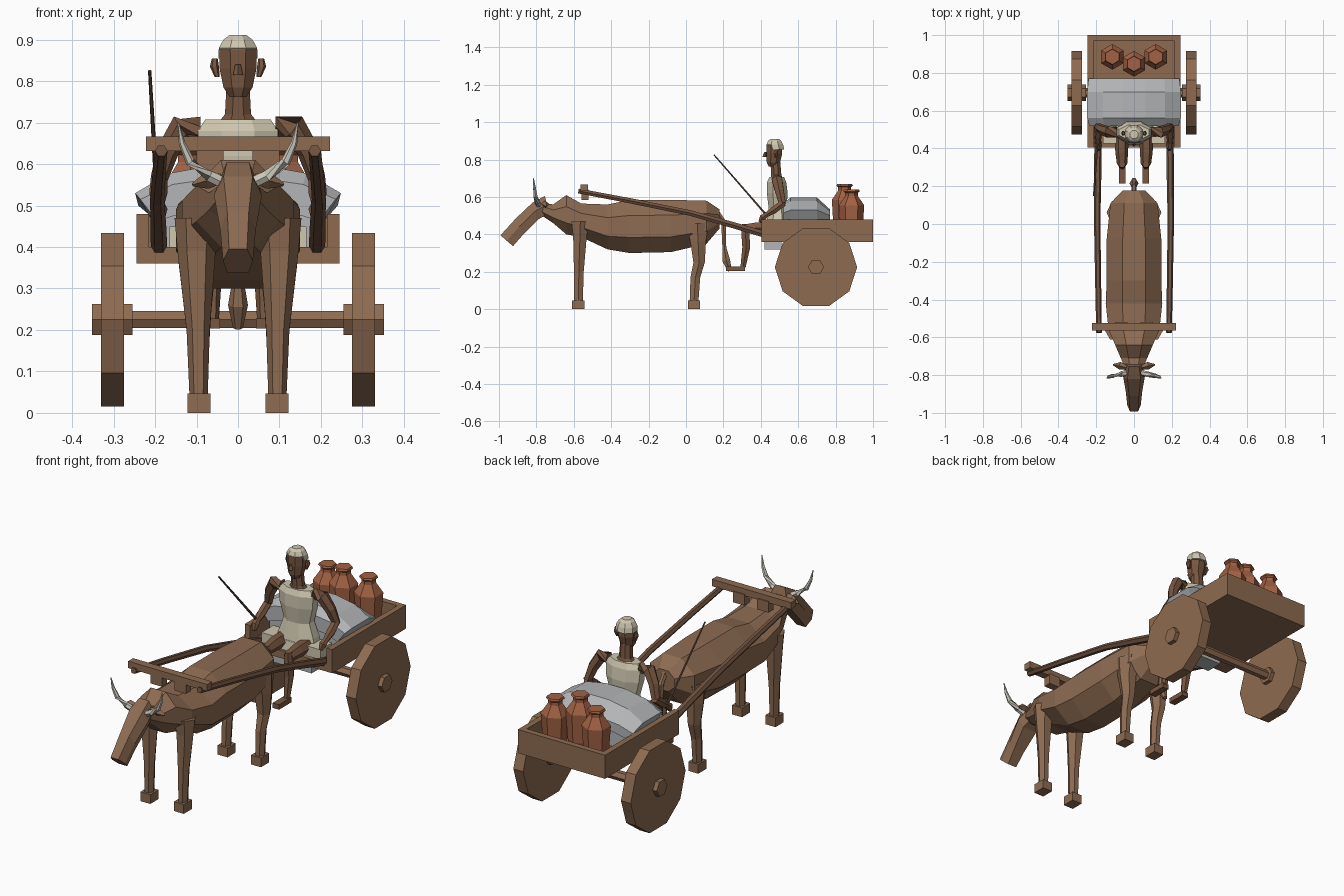
import bpy, bmesh, math
from mathutils import Vector


def mat(name, c):
    m = bpy.data.materials.new(name)
    m.diffuse_color = (*c, 1)
    return m


WOOD = mat("wood", (0.27, 0.145, 0.08))
DARK = mat("dark_wood", (0.16, 0.085, 0.05))
HIDE = mat("hide", (0.27, 0.15, 0.085))
SKIN = mat("skin", (0.19, 0.095, 0.052))
CREAM = mat("cream_cloth", (0.62, 0.57, 0.43))
HORN = mat("horn", (0.60, 0.58, 0.50))
GREY = mat("grey_sack", (0.45, 0.46, 0.47))
CLAY = mat("clay", (0.36, 0.12, 0.058))


def finish(name, bm, m):
    bmesh.ops.recalc_face_normals(bm, faces=bm.faces)
    me = bpy.data.meshes.new(name)
    bm.to_mesh(me)
    bm.free()
    me.materials.append(m)
    ob = bpy.data.objects.new(name, me)
    bpy.context.collection.objects.link(ob)
    return ob


def loft(name, rings, m):
    """Skin a list of equal length point rings and cap both ends."""
    bm = bmesh.new()
    vs = [[bm.verts.new(p) for p in r] for r in rings]
    n = len(vs[0])
    for a, b in zip(vs, vs[1:]):
        for i in range(n):
            j = (i + 1) % n
            bm.faces.new((a[i], a[j], b[j], b[i]))
    bm.faces.new(vs[0])
    bm.faces.new(vs[-1])
    return finish(name, bm, m)


def box(name, x0, x1, y0, y1, z0, z1, m):
    return loft(name, [[(x0, y0, z), (x1, y0, z), (x1, y1, z), (x0, y1, z)] for z in (z0, z1)], m)


def tube(name, pts, m, n=6):
    """Tube through (x, y, z, radius) points."""
    ps = [Vector(p[:3]) for p in pts]
    rings = []
    for i, p in enumerate(ps):
        t = (ps[min(i + 1, len(ps) - 1)] - ps[max(i - 1, 0)]).normalized()
        ref = Vector((1, 0, 0)) if abs(t.x) < 0.8 else Vector((0, 1, 0))
        u = (ref - t * ref.dot(t)).normalized()
        v = t.cross(u)
        r = pts[i][3]
        rings.append([p + r * (u * math.cos(a) + v * math.sin(a))
                      for a in (2 * math.pi * k / n for k in range(n))])
    return loft(name, rings, m)


def column(name, levels, m, n=8, turn=0.0):
    """Stack of level ellipses: (x, y, z, rx, ry)."""
    return loft(name, [[(x + rx * math.cos(a), y + ry * math.sin(a), z)
                        for a in (2 * math.pi * (k + turn) / n for k in range(n))]
                       for x, y, z, rx, ry in levels], m)


# Cart bed, open at the front
box("cart_floor", -.245, .245, .405, 1.0, .36, .40, WOOD)
box("tail_board", -.245, .245, .97, 1.0, .40, .48, WOOD)
for s, side in ((-1, "left"), (1, "right")):
    box("side_board_" + side, *sorted((s * .215, s * .245)), .405, .97, .40, .48, WOOD)
    # Wheel and hub
    tube("wheel_" + side, [(s * .275, .695, .225, .22), (s * .33, .695, .225, .22)], WOOD, 10).rotation_euler
    tube("hub_" + side, [(s * .255, .695, .225, .043), (s * .352, .695, .225, .043)], WOOD)
    # Shaft from cart to yoke
    tube("shaft_" + side, [(s * .19, .47, .385, .02), (s * .192, .25, .45, .019), (s * .195, .02, .515, .017),
                           (s * .19, -.3, .58, .016), (s * .185, -.575, .632, .015)], DARK)
    box("yoke_block_" + side, *sorted((s * .035, s * .1)), -.56, -.52, .585, .64, WOOD)
tube("axle", [(-.27, .695, .225, .024), (.27, .695, .225, .024)], WOOD)
box("yoke_beam", -.222, .222, -.565, -.525, .632, .667, WOOD)

# Clay pots
for i, (x, y, top) in enumerate(((-.115, .885, .64), (0, .848, .67), (.115, .885, .64))):
    prof = ((.40, .045), (.44, .06), (top - .085, .068), (top - .035, .034), (top - .018, .034),
            (top - .01, .044), (top, .040))
    column(f"pot_{i + 1}", [(x, y, z, r, r) for z, r in prof], CLAY, 6, .5)

# Arched sack draped across the bed
outer = [(.248, .53), (.165, .578), (.06, .597)]
inner = [(.06, .50), (.13, .49), (.205, .46)]
half = outer + [(-x, z) for x, z in reversed(outer)]
arch = half + [(-x, z) for x, z in reversed(inner)] + inner
loft("sack", [[(x * k, y, .47 + (z - .47) * q) for x, z in arch]
              for y, k, q in ((.52, .95, .75), (.56, 1, 1), (.70, 1, 1), (.77, .97, .5))], GREY)
box("sack_base", -.2, .2, .54, .76, .40, .49, GREY)

# Ox body, neck and head
body = [(.178, .06, .43, .535), (.11, .125, .35, .58), (-.08, .145, .305, .585), (-.3, .145, .30, .585),
        (-.42, .15, .32, .56), (-.56, .135, .385, .565), (-.64, .10, .40, .61), (-.71, .07, .46, .56),
        (-.77, .045, .50, .57)]


def oval(y, w, lo, hi):
    c, h = (lo + hi) / 2, (hi - lo) / 2
    return [(w * math.cos(a) * 1.08, y, c + h * math.sin(a) * 1.08)
            for a in (math.pi * (k + .5) / 4 for k in range(8))]


loft("ox_body", [oval(*b) for b in body], HIDE)
head = [((-.73, .515), (-.755, .605), .045), ((-.79, .48), (-.82, .57), .058),
        ((-.87, .40), (-.91, .485), .043), ((-.925, .337), (-.992, .395), .036)]
loft("ox_head", [[(-w * .7, *lo), (w * .7, *lo), (w, (lo[0] + hi[0]) / 2, (lo[1] + hi[1]) / 2), (w * .6, *hi),
                  (-w * .6, *hi), (-w, (lo[0] + hi[0]) / 2, (lo[1] + hi[1]) / 2)] for lo, hi, w in head], HIDE)
tube("ox_tail", [(0, .16, .53, .014), (0, .2, .47, .014), (0, .205, .33, .012), (0, .215, .26, .024),
                 (0, .235, .205, .012)], HIDE)

for s, side in ((-1, "left"), (1, "right")):
    tube("horn_" + side, [(s * .025, -.785, .55, .016), (s * .07, -.795, .572, .015), (s * .115, -.805, .605, .012),
                          (s * .135, -.81, .65, .008), (s * .144, -.815, .70, .002)], HORN)
    tube("ox_ear_" + side, [(s * .04, -.76, .565, .012), (s * .075, -.75, .56, .02), (s * .11, -.745, .55, .004)],
         HIDE, 4)
    # Front and hind legs with block hooves
    column("front_leg_" + side, [(s * .098, -.565, .47, .055, .055), (s * .1, -.567, .39, .046, .042),
                                 (s * .096, -.573, .2, .028, .03), (s * .095, -.575, .04, .022, .027)], HIDE, 6)
    column("hind_leg_" + side, [(s * .09, .06, .46, .055, .07), (s * .098, .065, .36, .045, .048),
                                (s * .097, .07, .25, .033, .035), (s * .095, .05, .17, .026, .03),
                                (s * .095, .043, .04, .022, .027)], HIDE, 6)
    for y, part in ((-.577, "front"), (.043, "hind")):
        box(f"{part}_hoof_{side}", s * .094 - .028, s * .094 + .028, y - .033, y + .033, 0, .047, HIDE)

# Driver: clothed torso, neck, head and hair
column("shirt", [(0, .485, .39, .125, .075), (0, .49, .47, .105, .065), (0, .49, .54, .078, .052),
                 (0, .488, .62, .10, .06), (0, .485, .68, .105, .055), (0, .485, .708, .085, .042)], CREAM, 8, .5)
box("skirt", -.165, .165, .425, .52, .40, .45, CREAM)
box("skirt_hem", -.12, .12, .42, .51, .32, .40, GREY)
column("neck", [(0, .487, .69, .06, .035), (0, .482, .72, .034, .03), (0, .478, .79, .030, .028)], SKIN, 8, .5)
column("head", [(0, .465, .762, .022, .025), (0, .467, .785, .038, .038), (0, .472, .83, .048, .046),
                (0, .472, .875, .049, .046), (0, .474, .895, .038, .036)], SKIN, 8, .5)
column("hair", [(0, .482, .855, .0515, .046), (0, .475, .88, .050, .048), (0, .474, .90, .038, .038),
                (0, .474, .911, .022, .024)], CREAM, 8, .5)
column("nose", [(0, .421, .815, .012, .013), (0, .424, .84, .007, .005)], SKIN, 4)

for s, side in ((-1, "left"), (1, "right")):
    column("ear_" + side, [(s * .05, .478, .81, .006, .008), (s * .057, .48, .835, .011, .013),
                           (s * .056, .48, .855, .007, .008)], SKIN, 6)
    # Bent arm with hand
    tube("upper_arm_" + side, [(s * .09, .487, .69, .028), (s * .135, .487, .69, .032), (s * .17, .50, .63, .027),
                               (s * .19, .515, .565, .021)], SKIN)
    tube("forearm_" + side, [(s * .19, .522, .57, .02), (s * .192, .47, .53, .022), (s * .192, .43, .505, .015),
                             (s * .19, .41, .49, .02), (s * .187, .395, .465, .01)], SKIN)
    # Hanging leg and foot
    tube("thigh_" + side, [(s * .065, .46, .435, .036), (s * .065, .38, .435, .034), (s * .063, .315, .43, .027)], SKIN)
    tube("shin_" + side, [(s * .063, .315, .455, .018), (s * .063, .318, .40, .025), (s * .063, .322, .33, .024),
                          (s * .062, .305, .225, .016)], SKIN)
    box("foot_" + side, s * .062 - .018, s * .062 + .018, .215, .315, .203, .228, SKIN)

# Driving stick
tube("stick", [(-.195, .42, .515, .006), (-.213, .15, .825, .004)], DARK)
